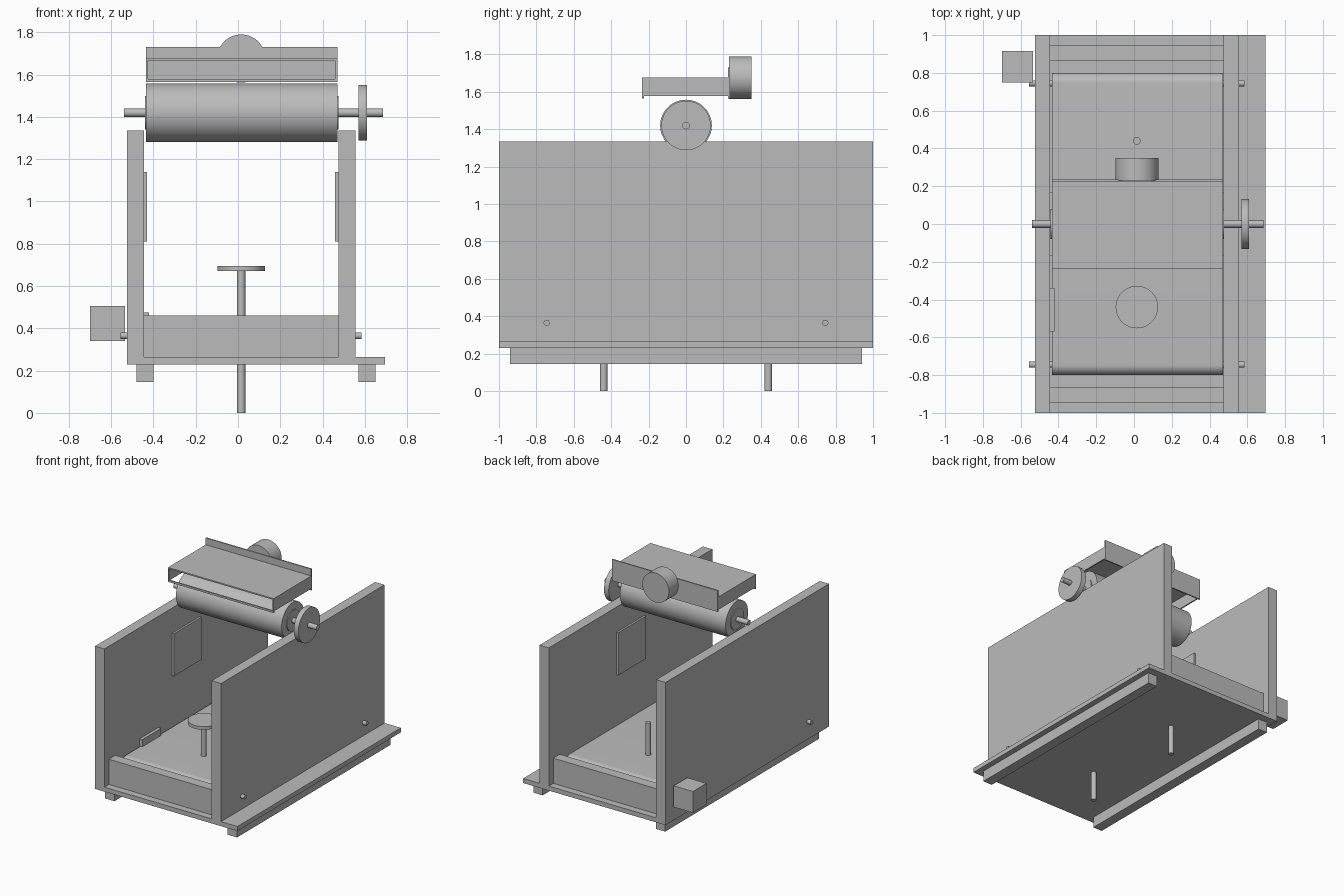
import bpy, math
from mathutils import Matrix

if "Cube" in bpy.data.objects:
    bpy.data.objects.remove(bpy.data.objects["Cube"], do_unlink=True)

grey = bpy.data.materials.new("plain grey")
grey.use_nodes = True
colour = (0.5, 0.5, 0.5, 1)
grey.diffuse_color = colour
grey.node_tree.nodes["Principled BSDF"].inputs["Base Color"].default_value = colour


def box(name, x, y, z):
    """Box from (min, max) pairs on each axis."""
    spans = (x, y, z)
    bpy.ops.mesh.primitive_cube_add(size=1, location=[sum(s) / 2 for s in spans])
    ob = bpy.context.object
    ob.name = name
    ob.data.transform(Matrix.Diagonal([s[1] - s[0] for s in spans] + [1]))
    ob.data.materials.append(grey)
    return ob


def cylinder(name, axis, radius, span, across):
    """Cylinder along an axis; across gives the two other coordinates in order."""
    i = "xyz".index(axis)
    loc = list(across)
    loc.insert(i, sum(span) / 2)
    rot = {"x": (0, math.pi / 2, 0), "y": (math.pi / 2, 0, 0), "z": (0, 0, 0)}[axis]
    bpy.ops.mesh.primitive_cylinder_add(vertices=64, radius=radius,
                                        depth=span[1] - span[0], location=loc, rotation=rot)
    ob = bpy.context.object
    ob.name = name
    ob.data.materials.append(grey)
    bpy.ops.object.shade_smooth_by_angle(angle=math.radians(30))
    return ob


MID = 0.015            # centre line between the walls
INNER = (-0.445, 0.475)
ROLL = (-0.435, 0.47)

# Base, feet and side walls
box("base_plate", (-0.525, 0.695), (-1, 1), (0.23, 0.265))
box("right_foot_rail", (-0.48, -0.40), (-0.94, 0.94), (0.145, 0.23))
box("left_foot_rail", (0.57, 0.65), (-0.94, 0.94), (0.145, 0.23))
box("right_wall", (-0.525, INNER[0]), (-1, 1), (0.265, 1.335))
box("left_wall", (INNER[1], 0.555), (-1, 1), (0.265, 1.335))

# Panels on the inner wall faces
box("right_wall_panel", (INNER[0], -0.43), (-0.17, 0.17), (0.81, 1.14))
box("left_wall_panel", (0.46, INNER[1]), (-0.17, 0.17), (0.81, 1.14))
box("belt_side_plate", (INNER[0], -0.42), (-0.57, -0.34), (0.40, 0.475))

# End boards and belt axles
for side, label in ((-1, "front"), (1, "back")):
    box(label + "_board", INNER, sorted((side * 0.945, side * 0.865)), (0.265, 0.46))
    cylinder(label + "_axle", "x", 0.016, (-0.555, 0.585), (side * 0.745, 0.365))
    cylinder(label + "_post", "z", 0.02, (0, 0.67), (MID, side * 0.44))
cylinder("post_disc", "z", 0.112, (0.67, 0.695), (MID, -0.44))

# Belt: a stadium profile swept across the machine
profile = []
for side in (1, -1):
    for k in range(25):
        a = -math.pi / 2 + math.pi * k / 24
        profile.append((side * (0.745 + 0.055 * math.cos(a)), 0.365 + side * 0.055 * math.sin(a)))
n = len(profile)
verts = [(x, y, z) for x in ROLL for y, z in profile]
faces = [(i, (i + 1) % n, n + (i + 1) % n, n + i) for i in range(n)]
faces += [tuple(reversed(range(n))), tuple(range(n, 2 * n))]
mesh = bpy.data.meshes.new("belt")
mesh.from_pydata(verts, [], faces)
belt = bpy.data.objects.new("belt", mesh)
bpy.context.collection.objects.link(belt)
mesh.materials.append(grey)
bpy.ops.object.select_all(action="DESELECT")
belt.select_set(True)
bpy.context.view_layer.objects.active = belt
bpy.ops.object.shade_smooth_by_angle(angle=math.radians(30))

# Drive motor block
box("drive_block", (-0.70, -0.535), (0.75, 0.915), (0.34, 0.505))

# Upper roller with hubs, shaft and hand wheel
cylinder("upper_roller", "x", 0.138, ROLL, (0, 1.42))
cylinder("roller_hubs", "x", 0.08, (-0.441, 0.476), (0, 1.42))
cylinder("roller_shaft", "x", 0.02, (-0.54, 0.685), (0, 1.42))
cylinder("hand_wheel", "x", 0.132, (0.57, 0.61), (0, 1.42))

# Hood above the roller, open below and at the front
box("hood_top", ROLL, (-0.235, 0.225), (1.667, 1.677))
box("hood_right_side", (ROLL[0], -0.425), (-0.235, 0.225), (1.578, 1.667))
box("hood_left_side", (0.46, ROLL[1]), (-0.235, 0.225), (1.578, 1.667))
box("hood_front_lip", ROLL, (-0.235, -0.225), (1.565, 1.58))
box("hood_back", ROLL, (0.225, 0.235), (1.565, 1.73))
cylinder("hood_motor", "y", 0.114, (0.23, 0.35), (MID, 1.676))
